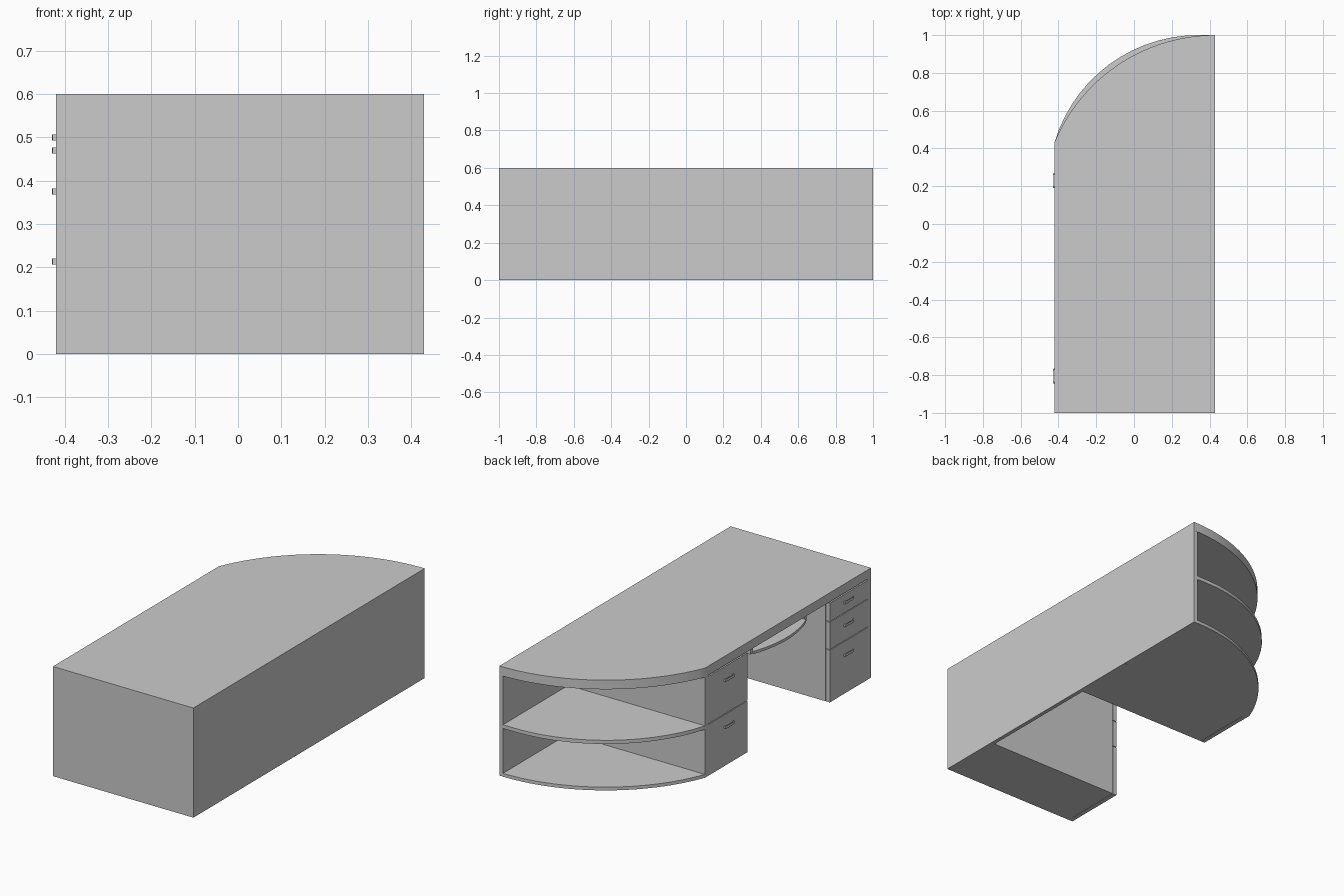
import bpy, bmesh, math

if "Cube" in bpy.data.objects:
    bpy.data.objects.remove(bpy.data.objects["Cube"])

grey = bpy.data.materials.new("light_grey")
grey.diffuse_color = (0.6, 0.6, 0.6, 1)
grey.use_nodes = True
grey.node_tree.nodes["Principled BSDF"].inputs["Base Color"].default_value = grey.diffuse_color

FRONT, BACK = -0.42, 0.43      # drawer side and rear panel side
CORNER = 0.435                 # where the rounded end begins
TOP_Z = 0.55                   # underside of the desk top


def prism(name, outline, z0, z1, smooth=False):
    """Extrude an (x, y) outline between two heights."""
    bm = bmesh.new()
    face = bm.faces.new([bm.verts.new((x, y, z0)) for x, y in outline])
    ext = bmesh.ops.extrude_face_region(bm, geom=[face])
    verts = [g for g in ext["geom"] if isinstance(g, bmesh.types.BMVert)]
    bmesh.ops.translate(bm, verts=verts, vec=(0, 0, z1 - z0))
    bmesh.ops.recalc_face_normals(bm, faces=bm.faces)
    mesh = bpy.data.meshes.new(name)
    bm.to_mesh(mesh)
    bm.free()
    mesh.materials.append(grey)
    obj = bpy.data.objects.new(name, mesh)
    bpy.context.collection.objects.link(obj)
    if smooth:
        bpy.context.view_layer.objects.active = obj
        obj.select_set(True)
        bpy.ops.object.shade_smooth_by_angle(angle=math.radians(30))
        obj.select_set(False)
    return obj


def box(name, x0, x1, y0, y1, z0, z1):
    return prism(name, [(x0, y0), (x1, y0), (x1, y1), (x0, y1)], z0, z1)


def rounded_end(apex_x, back_x, y0, steps):
    """Outline with a circular sweep from the front corner to y = 1."""
    cy = (1 - (apex_x - FRONT) ** 2 - CORNER ** 2) / (2 * (1 - CORNER))
    r = 1 - cy
    a0 = math.atan2(CORNER - cy, FRONT - apex_x)
    pts = []
    for i in range(steps + 1):
        a = a0 + (math.pi / 2 - a0) * i / steps
        pts.append((apex_x + r * math.cos(a), cy + r * math.sin(a)))
    if back_x - apex_x > 0.001:
        pts.append((back_x, 1))
    pts.append((back_x, y0))
    if y0 < CORNER:
        pts.append((FRONT, y0))
    return pts


# Desk top and full-length rear panel
prism("desk_top", rounded_end(BACK, BACK, -1, 28), TOP_Z, 0.6, True)
box("rear_panel", 0.408, BACK, -1, CORNER, 0, TOP_Z)
box("shelf_rear_panel", 0.408, BACK, CORNER + 0.002, 0.999, 0, TOP_Z)

# Open shelves at the rounded end
prism("bottom_shelf", rounded_end(0.408, 0.408, CORNER, 28), 0, 0.018, True)
prism("middle_shelf", rounded_end(0.34, 0.408, CORNER, 14), 0.264, 0.284, True)


def handle(name, y, z):
    """Bowed pull with two short feet."""
    w, out, t = 0.04, FRONT - 0.01, 0.003
    prism(name, [(FRONT, y - w), (out + 0.002, y - w + 0.002), (out, y - w + 0.012),
                 (out, y + w - 0.012), (out + 0.002, y + w - 0.002), (FRONT, y + w),
                 (FRONT, y + w - 0.006), (out + t, y + w - 0.014),
                 (out + t, y - w + 0.014), (FRONT, y - w + 0.006)],
          z - 0.007, z + 0.007)


def pedestal(name, panel, drawers_y, splits, handle_y, handle_z):
    """Outer side panel, carcass, flush drawer fronts and pulls."""
    box(name + "_side_panel", FRONT, 0.408, *panel, 0, TOP_Z)
    y0, y1 = drawers_y
    box(name + "_carcass", -0.394, 0.408, y0, y1, 0, TOP_Z)
    for i, hz in enumerate(handle_z):
        box(f"{name}_drawer_front_{i}", FRONT, -0.396, y0, y1,
            splits[i] + 0.002, splits[i + 1] - 0.002)
        handle(f"{name}_handle_{i}", handle_y, hz)


pedestal("far_pedestal", (0.405, CORNER), (0.07, 0.405),
         [-0.002, 0.282, 0.545], 0.23, [0.213, 0.47])
pedestal("near_pedestal", (-1, -0.97), (-0.97, -0.643),
         [-0.002, 0.287, 0.44, 0.545], -0.805, [0.213, 0.375, 0.5])

# Pull-out tray with a bowed front, hung under the top in the knee space
tc, tw = -0.285, 0.225
bow = [(-0.37 - 0.04 * (1 - (i / 6 - 1) ** 2), tc - tw + 2 * tw * i / 12)
       for i in range(13)]
prism("keyboard_tray", bow + [(0.05, tc + tw), (0.05, tc - tw)], 0.475, 0.49, True)
for side in (-1, 1):
    y = tc + side * (tw + 0.008)
    box("tray_runner", -0.36, 0.05, y - 0.008, y + 0.008, 0.475, TOP_Z)
